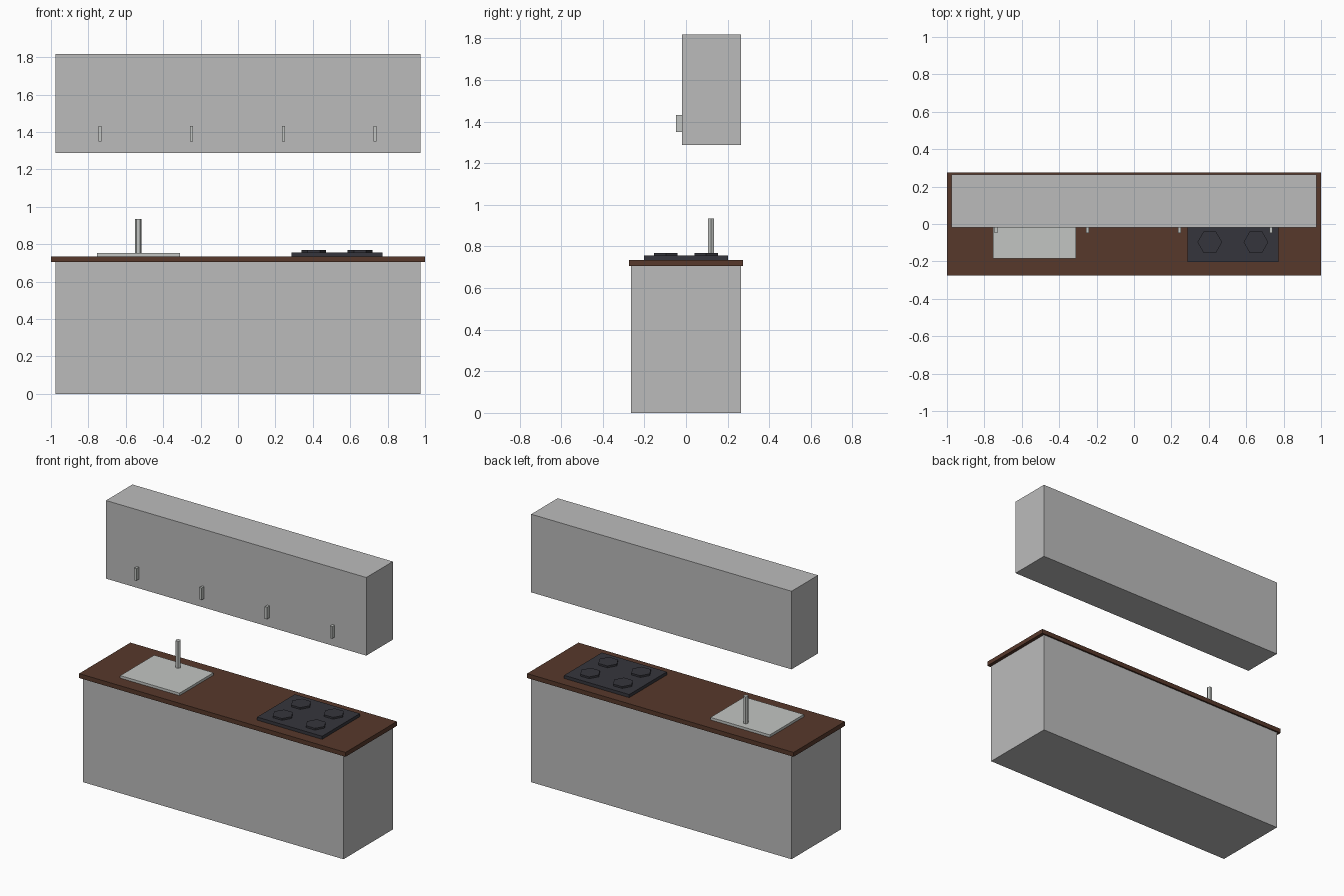
import bpy, math

cube = bpy.data.objects.get("Cube")
if cube:
    bpy.data.objects.remove(cube, do_unlink=True)


def make_material(name, rgb):
    m = bpy.data.materials.new(name)
    m.use_nodes = True
    color = (*rgb, 1.0)
    m.diffuse_color = color
    m.node_tree.nodes["Principled BSDF"].inputs["Base Color"].default_value = color
    return m


cabinet_grey = make_material("cabinet grey", (0.5, 0.5, 0.5))
steel = make_material("steel", (0.54, 0.56, 0.54))
brown_wood = make_material("brown wood", (0.095, 0.04, 0.024))
black_glass = make_material("black glass", (0.036, 0.036, 0.045))


def finish(name, material):
    obj = bpy.context.object
    obj.name = name
    obj.data.materials.append(material)
    return obj


def box(name, material, x, y, z):
    """Box from (min, max) ranges on each axis."""
    center = [(a + b) / 2 for a, b in (x, y, z)]
    bpy.ops.mesh.primitive_cube_add(size=1, location=center)
    obj = finish(name, material)
    obj.scale = [b - a for a, b in (x, y, z)]
    bpy.ops.object.transform_apply(location=False, rotation=False, scale=True)
    return obj


def hex_prism(name, material, x, y, radius, z):
    """Six-sided upright prism with corners pointing along x."""
    bpy.ops.mesh.primitive_cylinder_add(
        vertices=6, radius=radius, depth=z[1] - z[0],
        location=(x, y, sum(z) / 2), rotation=(0, 0, math.radians(30)))
    return finish(name, material)


# Cabinets and worktop
box("base_cabinet", cabinet_grey, (-0.977, 0.977), (-0.264, 0.264), (0, 0.705))
box("worktop", brown_wood, (-1, 1), (-0.275, 0.275), (0.705, 0.735))
box("wall_cabinet", cabinet_grey, (-0.977, 0.977), (-0.02, 0.264), (1.288, 1.818))

# Wall cabinet handles
for i in range(4):
    x = -0.738 + i * 0.49
    box(f"handle_{i + 1}", steel, (x - 0.008, x + 0.008), (-0.048, -0.02), (1.35, 1.432))

# Sink plate and tap
box("sink", steel, (-0.755, -0.31), (-0.184, 0.18), (0.735, 0.752))
hex_prism("tap", steel, -0.533, 0.12, 0.017, (0.735, 0.935))

# Hob with four burners
box("hob", black_glass, (0.285, 0.773), (-0.202, 0.202), (0.735, 0.756))
for x in (0.405, 0.652):
    for y in (-0.097, 0.097):
        hex_prism("burner", black_glass, x, y, 0.066, (0.756, 0.768))
